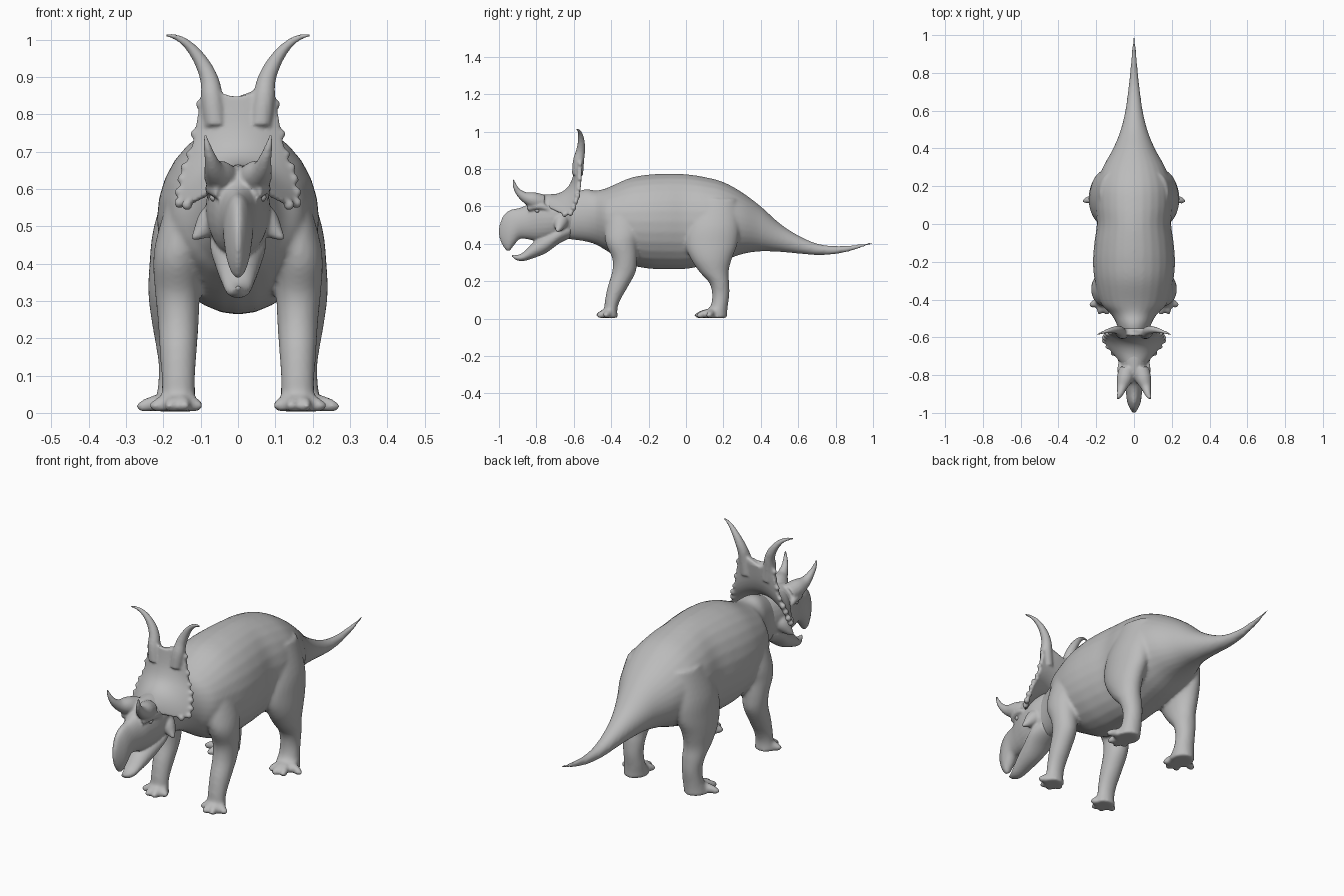
import bpy, bmesh, math
from mathutils import Vector

cube = bpy.data.objects.get("Cube")
if cube:
    bpy.data.objects.remove(cube, do_unlink=True)

mat = bpy.data.materials.new("hide_grey")
mat.use_nodes = True
GREY = (0.5, 0.5, 0.5, 1)
mat.diffuse_color = GREY
mat.node_tree.nodes["Principled BSDF"].inputs["Base Color"].default_value = GREY


def spline(keys, steps=5):
    """Smooth Catmull-Rom run through tuples of any length."""
    pts = [Vector(k) for k in keys]
    out = []
    for i in range(len(pts) - 1):
        a, b, c, d = pts[max(i - 1, 0)], pts[i], pts[i + 1], pts[min(i + 2, len(pts) - 1)]
        for s in range(steps):
            t = s / steps
            out.append(b + (c - a) * t / 2 + (a * 2 - b * 5 + c * 4 - d) * t * t / 2
                       + (b * 3 - a - c * 3 + d) * t ** 3 / 2)
    return out + [pts[-1]]


def bridge(bm, rings):
    """Skin closed rings of points and cap both ends."""
    loops = [[bm.verts.new(p) for p in r] for r in rings]
    n = len(loops[0])
    for a, b in zip(loops, loops[1:]):
        for i in range(n):
            j = (i + 1) % n
            bm.faces.new((a[i], a[j], b[j], b[i]))
    bm.faces.new(loops[0][::-1])
    bm.faces.new(loops[-1])


def ellipse(c, u, v, n=28):
    return [c + u * math.cos(math.tau * i / n) + v * math.sin(math.tau * i / n) for i in range(n)]


def trunk(bm, keys):
    """Keys: y, top z, bottom z, half width."""
    bridge(bm, [ellipse(Vector((0, y, (t + b) / 2)), Vector((max(w, .003), 0, 0)),
                        Vector((0, 0, max((t - b) / 2, .003))))
                for y, t, b, w in spline(keys)])


def limb(bm, keys, side):
    """Keys: x, y, z, x radius, y radius; level sections."""
    bridge(bm, [ellipse(Vector((x * side, y, z)), Vector((a, 0, 0)), Vector((0, b, 0)))
                for x, y, z, a, b in spline(keys)])


def tube(bm, keys, side=1):
    """Keys: x, y, z, radius; sections square to the path."""
    pts = spline(keys)
    pos = [Vector((p[0] * side, p[1], p[2])) for p in pts]
    rings = []
    for i, p in enumerate(pos):
        d = (pos[min(i + 1, len(pos) - 1)] - pos[max(i - 1, 0)]).normalized()
        u = d.cross(Vector((.2, .9, .3))).normalized()
        rings.append(ellipse(p, u * max(p_r(pts[i]), .003), d.cross(u) * max(p_r(pts[i]), .003), 16))
    bridge(bm, rings)


def p_r(p):
    return p[3]


def ball(bm, c, r):
    ret = bmesh.ops.create_uvsphere(bm, u_segments=16, v_segments=10, radius=r)
    bmesh.ops.translate(bm, verts=ret["verts"], vec=c)


def finish(name, bm, voxel=None, rounds=4):
    bmesh.ops.recalc_face_normals(bm, faces=bm.faces)
    for f in bm.faces:
        f.smooth = True
    me = bpy.data.meshes.new(name)
    bm.to_mesh(me)
    bm.free()
    me.materials.append(mat)
    ob = bpy.data.objects.new(name, me)
    bpy.context.collection.objects.link(ob)
    if voxel:
        m = ob.modifiers.new("fuse", "REMESH")
        m.mode, m.voxel_size, m.use_smooth_shade = "VOXEL", voxel, True
        s = ob.modifiers.new("soften", "SMOOTH")
        s.factor, s.iterations = .5, rounds
    return ob


# Body with neck, tail, legs and toes
bm = bmesh.new()
trunk(bm, [(-.68, .63, .43, .06), (-.55, .69, .415, .085), (-.48, .685, .395, .12),
           (-.42, .70, .36, .175), (-.3, .752, .29, .208), (-.2, .77, .268, .217),
           (-.1, .775, .264, .21), (0, .772, .266, .197), (.1, .757, .285, .205),
           (.2, .73, .31, .2), (.3, .675, .345, .165), (.4, .60, .36, .11), (.5, .51, .357, .07),
           (.6, .445, .348, .046), (.7, .402, .34, .032), (.8, .388, .345, .021),
           (.9, .394, .367, .013), (1.0, .41, .4, .005)])
HIND = [(.12, .16, .64, .06, .11), (.15, .145, .5, .075, .14), (.162, .135, .4, .075, .14),
        (.172, .135, .32, .068, .11), (.172, .15, .25, .06, .078), (.168, .178, .19, .054, .053),
        (.165, .186, .13, .048, .046), (.165, .178, .07, .05, .046), (.168, .16, .03, .055, .06),
        (.17, .155, .004, .058, .065)]
FORE = [(.12, -.34, .6, .06, .08), (.15, -.34, .47, .068, .095), (.163, -.345, .4, .064, .083),
        (.162, -.328, .32, .06, .066), (.16, -.332, .25, .055, .063), (.16, -.365, .17, .05, .054),
        (.16, -.392, .1, .045, .041), (.16, -.403, .05, .045, .036), (.16, -.41, .004, .052, .046)]
HIND_TOES = [(.125, .075), (.165, .05), (.21, .06), (.268, .12)]
FORE_TOES = [(.1, -.435), (.14, -.475), (.185, -.472), (.232, -.43)]
for side in (-1, 1):
    for leg, toes, hub in ((HIND, HIND_TOES, (.17, .15)), (FORE, FORE_TOES, (.16, -.405))):
        limb(bm, leg, side)
        for x, y in toes:
            mx, my = (x + hub[0]) / 2, (y + hub[1]) / 2
            tube(bm, [(hub[0], hub[1], .03, .025), (mx, my, .027, .022),
                      (x * .8 + mx * .2, y * .8 + my * .2, .016, .016), (x, y, .01, .008)], side)
finish("body", bm, .009, 5)

# Skull, lower jaw, cheek spikes and brow horns
bm = bmesh.new()
trunk(bm, [(-.58, .66, .44, .06), (-.66, .665, .43, .085), (-.74, .665, .415, .082),
           (-.8, .655, .415, .068), (-.85, .61, .425, .052), (-.89, .592, .425, .043),
           (-.925, .585, .385, .039), (-.95, .575, .36, .034), (-.98, .545, .39, .02),
           (-1.0, .49, .44, .006)])
trunk(bm, [(-.62, .52, .43, .06), (-.68, .5, .40, .075), (-.75, .46, .35, .062),
           (-.82, .405, .322, .047), (-.87, .355, .308, .034), (-.905, .34, .312, .02),
           (-.93, .342, .33, .006)])
for side in (-1, 1):
    tube(bm, [(.03, -.66, .54, .045), (.07, -.67, .515, .04), (.1, -.68, .485, .022),
              (.122, -.69, .465, .005)], side)
    tube(bm, [(.035, -.77, .62, .045), (.05, -.82, .635, .042), (.064, -.865, .652, .027),
              (.073, -.898, .68, .017), (.081, -.915, .71, .011), (.088, -.925, .745, .004)], side)
    tube(bm, [(.045, -.84, .59, .02), (.062, -.81, .6, .02), (.07, -.77, .6, .018),
              (.07, -.73, .58, .012)], side)
finish("head", bm, .006, 3)

# Frill shield: centre line and right-hand edge rows bent into a saddle
bm = bmesh.new()
centre = spline([(0, -.77, .66), (0, -.69, .668), (0, -.635, .70), (0, -.605, .76), (0, -.59, .85)])
rim = spline([(.06, -.75, .6), (.15, -.64, .56), (.148, -.6, .63), (.122, -.58, .72), (.092, -.575, .89)])
rows = []
for c, e in zip(centre, rim):
    front, back = [], []
    for i in range(-12, 13):
        s = i / 12
        p = c.lerp(e, s * s)
        p.x = e.x * s
        thick = .045 - .022 * s * s
        front.append(p)
        back.append(p + Vector((0, .85, -.4)) * thick)
    rows.append(front + back[::-1])
bridge(bm, rows)
for side in (-1, 1):
    # Scalloped knobs along the rim
    for k in range(4, len(rim) - 2, 2):
        e = rim[k]
        ball(bm, (e.x * side, e.y + .01, e.z - .004), .015 if k < 14 else .012)
    # Tall outward-curling frill horns
    tube(bm, [(.06, -.58, .77, .03), (.069, -.575, .84, .03), (.076, -.565, .89, .025),
              (.095, -.56, .935, .02), (.125, -.563, .977, .014), (.158, -.572, 1.003, .009),
              (.195, -.585, 1.013, .004)], side)
finish("frill", bm, .006, 3)

# Eyes
for label, side in (("right", -1), ("left", 1)):
    bm = bmesh.new()
    ball(bm, (.064 * side, -.795, .578), .012)
    finish(label + "_eye", bm)
